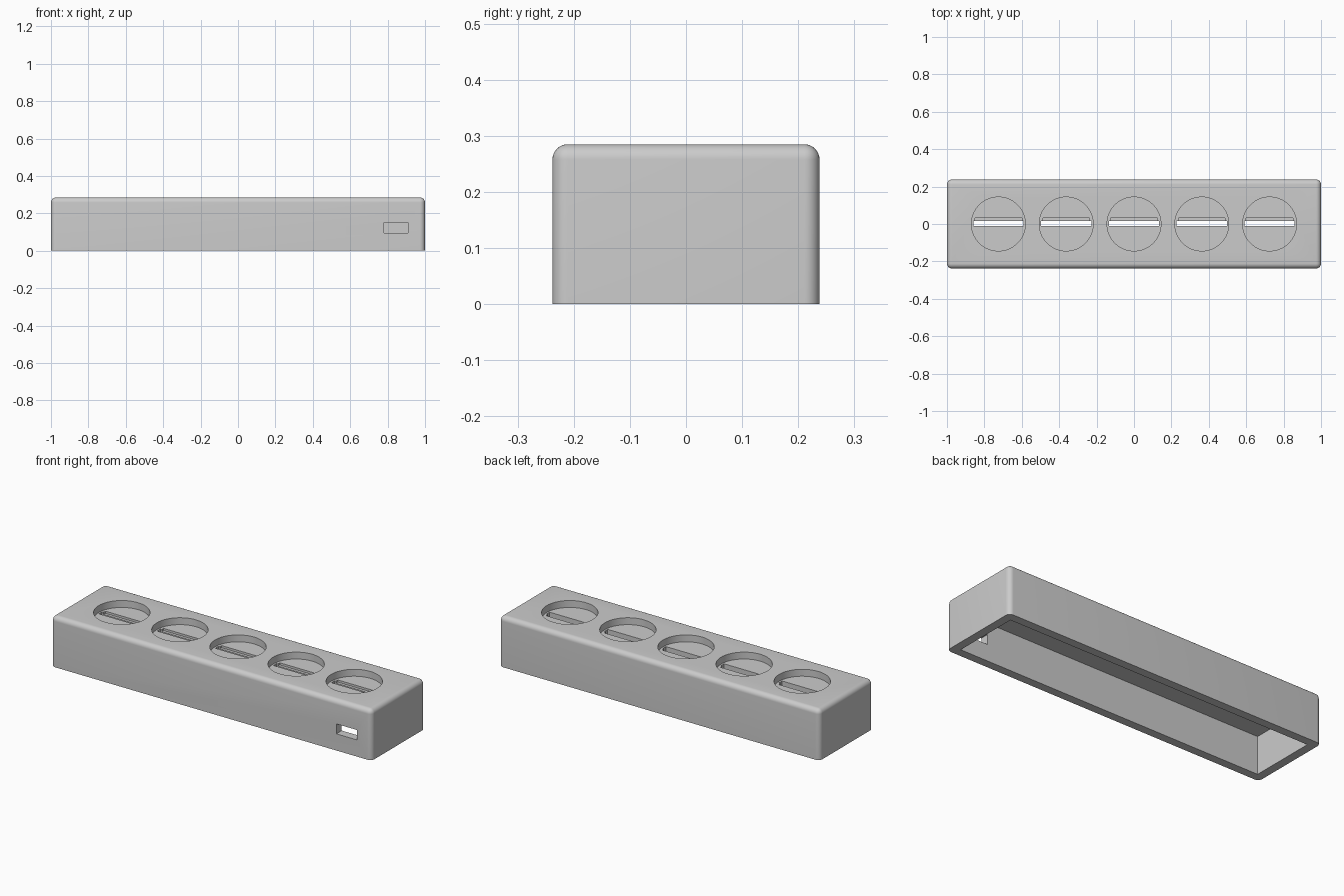
import bpy, bmesh, math
from mathutils import Vector

if "Cube" in bpy.data.objects:
    bpy.data.objects.remove(bpy.data.objects["Cube"], do_unlink=True)

# Overall sizes
HX, HY, H = 1.0, 0.238, 0.285
WALL, FILLET = 0.048, 0.027
CEILING, RECESS_FLOOR = 0.214, 0.246
RADIUS, PITCH = 0.144, 0.3625

grey = bpy.data.materials.new("matte grey")
grey.use_nodes = True
colour = (0.6, 0.6, 0.6, 1)
grey.diffuse_color = colour
grey.node_tree.nodes["Principled BSDF"].inputs["Base Color"].default_value = colour


def make_object(name, bm):
    mesh = bpy.data.meshes.new(name)
    bm.to_mesh(mesh)
    bm.free()
    mesh.materials.append(grey)
    obj = bpy.data.objects.new(name, mesh)
    bpy.context.collection.objects.link(obj)
    return obj


def box_mesh(low, high):
    bm = bmesh.new()
    bmesh.ops.create_cube(bm, size=1)
    low, high = Vector(low), Vector(high)
    bmesh.ops.scale(bm, vec=high - low, verts=bm.verts)
    bmesh.ops.translate(bm, vec=(low + high) / 2, verts=bm.verts)
    return bm


def cut(target, bm):
    cutter = make_object("cutter", bm)
    cutter.hide_render = True
    mod = target.modifiers.new("cut", 'BOOLEAN')
    mod.operation = 'DIFFERENCE'
    mod.solver = 'EXACT'
    mod.object = cutter
    bpy.ops.object.modifier_apply(modifier=mod.name)
    bpy.data.objects.remove(cutter, do_unlink=True)


# Housing block, rounded everywhere except around its base
bm = box_mesh((-HX, -HY, 0), (HX, HY, H))
edges = [e for e in bm.edges if max(v.co.z for v in e.verts) > H / 2]
bmesh.ops.bevel(bm, geom=edges, offset=FILLET, segments=8, profile=0.5,
                affect='EDGES', clamp_overlap=True)
housing = make_object("housing", bm)
bpy.context.view_layer.objects.active = housing
housing.select_set(True)

# Open hollow underneath
cut(housing, box_mesh((WALL - HX, WALL - HY, -0.1), (HX - WALL, HY - WALL, CEILING)))

# Five round recesses, each with a through slot and a shallow ledge beside it
for i in range(-2, 3):
    x = i * PITCH
    bm = bmesh.new()
    bmesh.ops.create_cone(bm, cap_ends=True, segments=64, radius1=RADIUS,
                          radius2=RADIUS, depth=0.2)
    bmesh.ops.translate(bm, vec=(x, 0, RECESS_FLOOR + 0.1), verts=bm.verts)
    cut(housing, bm)
    cut(housing, box_mesh((x - 0.134, -0.012, 0.15), (x + 0.134, 0.017, 0.27)))
    cut(housing, box_mesh((x - 0.125, 0.01, RECESS_FLOOR - 0.012), (x + 0.125, 0.033, 0.27)))

# Rectangular port through the front wall
cut(housing, box_mesh((0.78, -0.3, 0.094), (0.91, -0.1, 0.15)))

bpy.ops.object.shade_smooth_by_angle(angle=math.radians(30))
